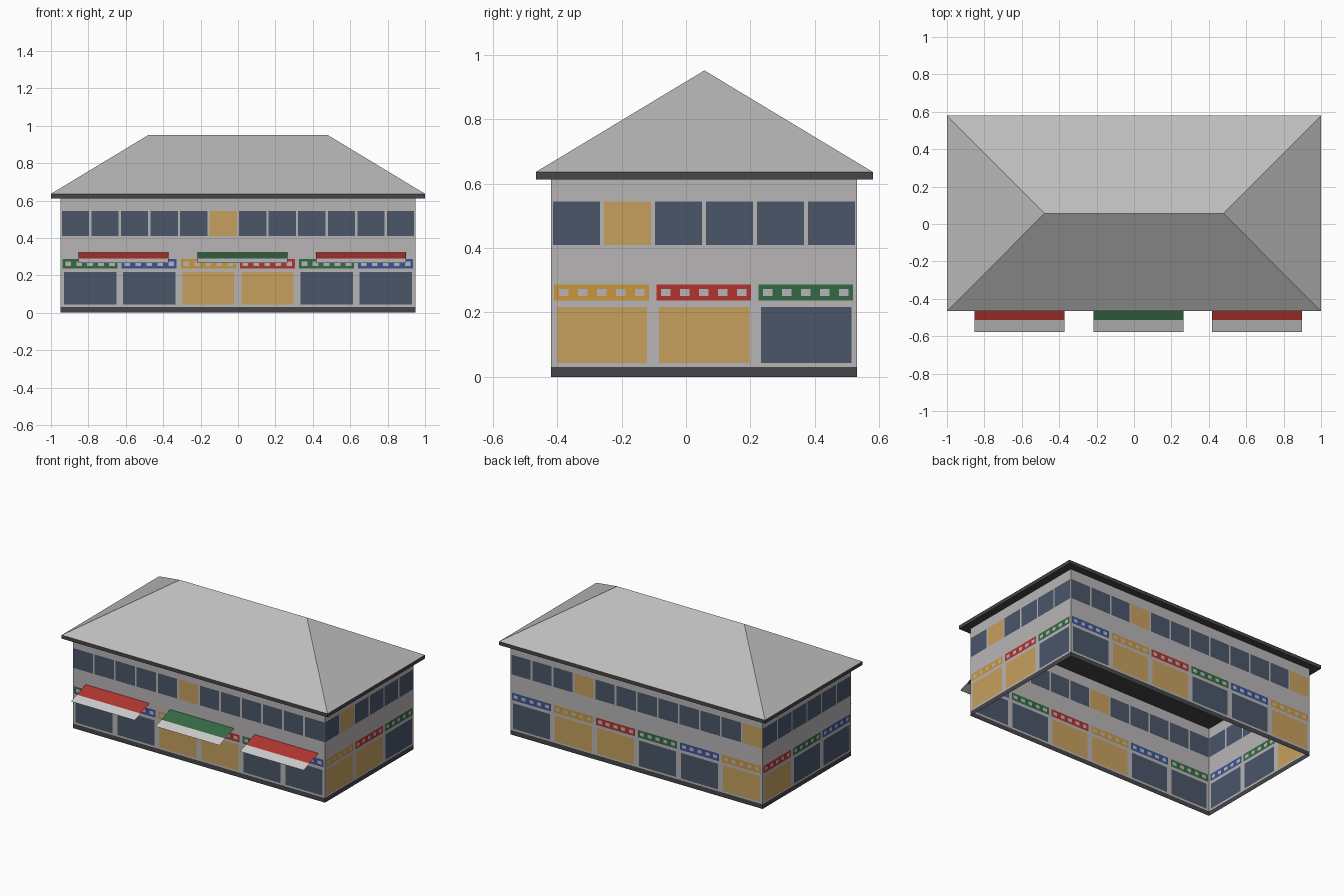
import bpy
from mathutils import Vector

if "Cube" in bpy.data.objects:
    bpy.data.objects.remove(bpy.data.objects["Cube"])


def material(name, r, g, b):
    """Flat colour given as 0-255 display values, stored as linear."""
    lin = [((c / 255 + 0.055) / 1.055) ** 2.4 for c in (r, g, b)]
    m = bpy.data.materials.new(name)
    m.diffuse_color = (*lin, 1)
    m.use_nodes = True
    m.node_tree.nodes["Principled BSDF"].inputs["Base Color"].default_value = m.diffuse_color
    return m


MATS = [
    material("wall_grey", 184, 181, 182), material("roof_grey", 190, 189, 190),
    material("trim_dark", 70, 70, 72), material("window_dark", 74, 86, 105),
    material("window_lit", 198, 160, 94), material("red", 178, 52, 46),
    material("green", 52, 106, 68), material("blue", 58, 84, 150),
    material("gold", 200, 150, 58), material("awning_white", 205, 204, 204),
]
WALL, ROOF, TRIM, DARK, LIT, RED, GREEN, BLUE, GOLD, WHITE = range(10)


def make(name, verts, faces, mats):
    me = bpy.data.meshes.new(name)
    me.from_pydata([tuple(v) for v in verts], [], faces)
    used = sorted(set(mats))
    for i in used:
        me.materials.append(MATS[i])
    for p, m in zip(me.polygons, mats):
        p.material_index = used.index(m)
    ob = bpy.data.objects.new(name, me)
    bpy.context.collection.objects.link(ob)
    return ob


# Main sizes
X, Y0, Y1 = 0.948, -0.419, 0.531
TOP, BASE = 0.612, 0.031
BAY = 0.95 / 3


def wall(name, start, direction, length, signs, lit_shops, lit_upper):
    """Wall sheet of horizontal strips; shops, signs and upper windows are cut in."""
    start, direction = Vector(start), Vector(direction)
    n = len(signs)
    bay = length / n
    half = bay / 2
    verts, faces, mats = [], [], []

    def strip(z0, z1, panels, fill=WALL):
        # fill the gaps between the coloured panels with the wall colour
        u, cells = 0, []
        for a, b, m in panels:
            cells += [(u, a, fill), (a, b, m)]
            u = b
        cells.append((u, length, fill))
        for a, b, m in cells:
            if b - a < 1e-6:
                continue
            k = len(verts)
            for t, z in ((a, z0), (b, z0), (b, z1), (a, z1)):
                verts.append(start + direction * t + Vector((0, 0, z)))
            faces.append((k, k + 1, k + 2, k + 3))
            mats.append(m)

    shops = [(i * bay + 0.018, (i + 1) * bay - 0.018, LIT if i in lit_shops else DARK)
             for i in range(n)]
    bands = [(i * bay + 0.010, (i + 1) * bay - 0.012, c) for i, c in enumerate(signs)]
    # the middle of each sign band has five openings
    pierced = []
    for a, b, c in bands:
        step = (b - a) / 5
        u = a
        for j in range(5):
            mid = a + (j + 0.5) * step
            pierced.append((u, mid - 0.015, c))
            u = mid + 0.015
        pierced.append((u, b, c))
    upper = [(j * half + 0.006, (j + 1) * half - 0.006, LIT if j in lit_upper else DARK)
             for j in range(2 * n)]

    strip(0, BASE, [], TRIM)
    strip(BASE, 0.043, [])
    strip(0.043, 0.217, shops)
    strip(0.217, 0.237, [])
    strip(0.237, 0.251, bands)
    strip(0.251, 0.273, pierced)
    strip(0.273, 0.287, bands)
    strip(0.287, 0.410, [])
    strip(0.410, 0.544, upper)
    strip(0.544, TOP, [])
    make(name, verts, faces, mats)


wall("front_wall", (-X, Y0, 0), (1, 0, 0), 2 * X,
     [GREEN, BLUE, GOLD, RED, GREEN, BLUE], {2, 3}, {5})
wall("right_wall", (X, Y0, 0), (0, 1, 0), Y1 - Y0,
     [GOLD, RED, GREEN], {0, 1}, {1})
wall("back_wall", (X, Y1, 0), (-1, 0, 0), 2 * X,
     [BLUE, GOLD, RED, GREEN, BLUE, GOLD], {1, 2, 5}, {3, 11})
wall("left_wall", (-X, Y1, 0), (0, -1, 0), Y1 - Y0,
     [RED, GREEN, BLUE], {0}, set())

# Eaves slab, closed underneath
EX, EY0, EY1, EZ = 1.0, -0.466, 0.580, 0.636
ring = [(-EX, EY0), (EX, EY0), (EX, EY1), (-EX, EY1)]
make("eaves", [(x, y, z) for z in (TOP, EZ) for x, y in ring],
     [(3, 2, 1, 0), (0, 1, 5, 4), (1, 2, 6, 5), (2, 3, 7, 6), (3, 0, 4, 7)],
     [TRIM] * 5)

# Hipped roof
RX, RY, RZ = 0.478, 0.057, 0.951
make("hip_roof", [(x, y, EZ) for x, y in ring] + [(-RX, RY, RZ), (RX, RY, RZ)],
     [(0, 1, 5, 4), (1, 2, 5), (2, 3, 4, 5), (3, 0, 4)], [ROOF] * 4)

# Awnings: sloping sheets with a pale outer strip
profile = [(Y0, 0.322), (-0.514, 0.289), (-0.577, 0.267)]
for label, cx, colour in (("left", -0.612, RED), ("middle", 0.024, GREEN), ("right", 0.658, RED)):
    pts = [(cx + s * 0.24, y, z) for y, z in profile for s in (-1, 1)]
    make(label + "_awning", pts, [(0, 2, 3, 1), (2, 4, 5, 3)], [colour, WHITE])
